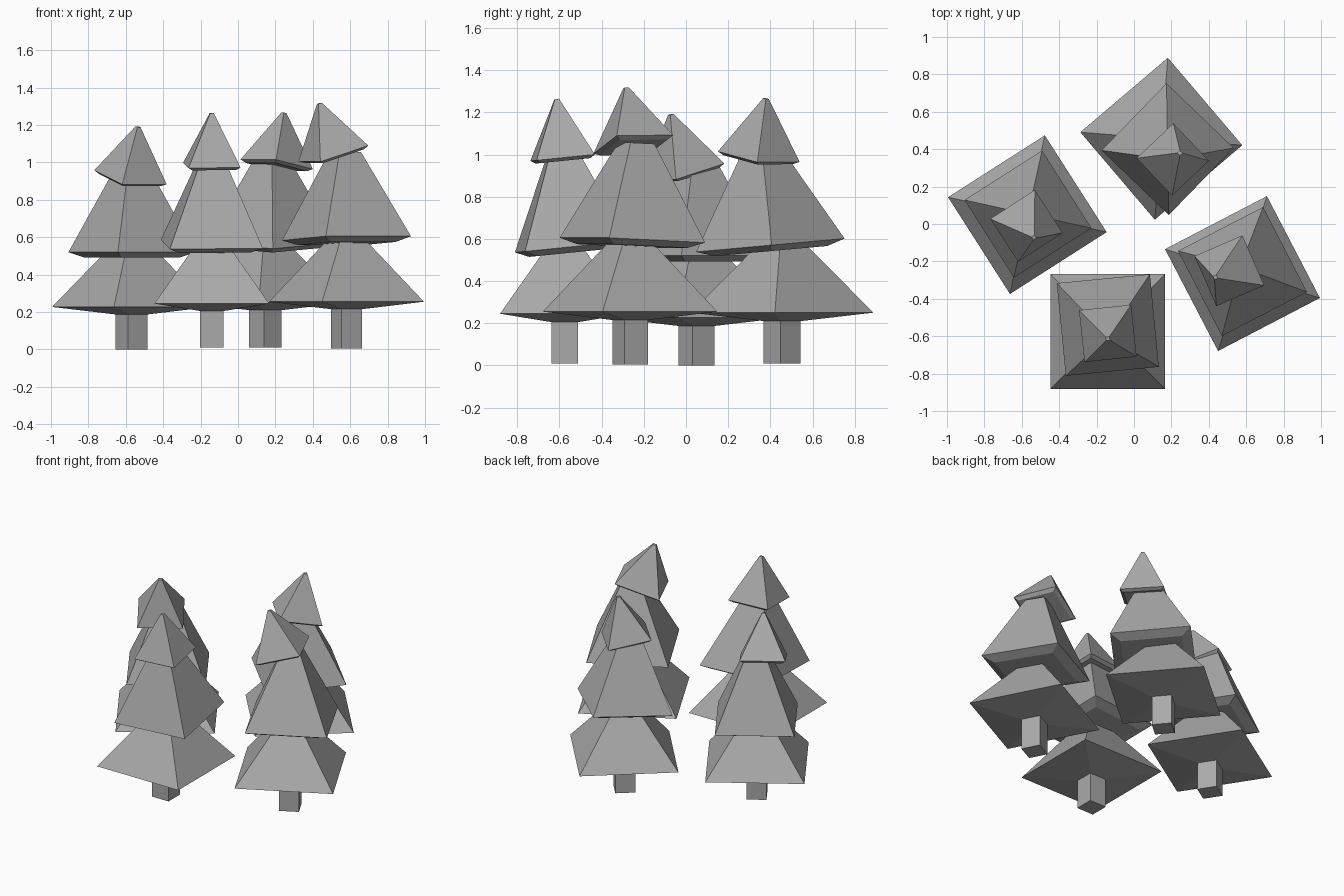
import bpy
import bmesh
from math import radians
from mathutils import Matrix, Vector

default_cube = bpy.data.objects.get("Cube")
if default_cube:
    bpy.data.objects.remove(default_cube, do_unlink=True)

GREY = (0.4, 0.4, 0.4, 1)
grey = bpy.data.materials.new("plain grey")
grey.use_nodes = True
grey.diffuse_color = GREY
grey.node_tree.nodes["Principled BSDF"].inputs["Base Color"].default_value = GREY


def square_loft(name, rings, centre, angle, tilt=(0, 0)):
    """Closed solid through square rings of (half width, height), turned and tilted."""
    bm = bmesh.new()
    loops = [[bm.verts.new((sx * half, sy * half, z))
              for sx, sy in ((-1, -1), (1, -1), (1, 1), (-1, 1))]
             for half, z in rings]
    for low, high in zip(loops, loops[1:]):
        for i in range(4):
            j = (i + 1) % 4
            bm.faces.new((low[i], low[j], high[j], high[i]))
    bm.faces.new(loops[0][::-1])
    bm.faces.new(loops[-1])

    # Lean the solid so that its base follows the tilted plane
    up = Vector((-tilt[0], -tilt[1], 1)).normalized()
    lean = Vector((0, 0, 1)).rotation_difference(up).to_matrix().to_4x4()
    turn = Matrix.Rotation(radians(angle), 4, "Z")
    bm.transform(Matrix.Translation(centre) @ lean @ turn)

    mesh = bpy.data.meshes.new(name)
    bm.to_mesh(mesh)
    bm.free()
    mesh.materials.append(grey)
    obj = bpy.data.objects.new(name, mesh)
    bpy.context.collection.objects.link(obj)


# Shape of each tier: underside ratio, underside dip, top ratio, height
TIERS = {
    "lower_branches": (0.2, 0.04, 0.2, 0.35),
    "middle_branches": (0.76, 0.028, 0.25, 0.46),
    "top_branches": (0.85, 0.015, 0.07, 0.28),
}

# Per tree: trunk foot, then per tier the centre, half width, angle and tilt
TREES = {
    "front_tree": (0.01, [
        ((-0.14, -0.575, 0.245), 0.307, 0, (0, 0)),
        ((-0.14, -0.54, 0.563), 0.25, 5.5, (0, 0.1)),
        ((-0.14, -0.585, 0.985), 0.14, 6, (0, 0.1))]),
    "right_tree": (0, [
        ((-0.57, 0.05, 0.227), 0.307, 32.6, (0, 0)),
        ((-0.567, 0.053, 0.52), 0.246, 32.5, (0, 0)),
        ((-0.575, -0.01, 0.92), 0.142, 33, (-0.15, 0.23))]),
    "left_tree": (0.005, [
        ((0.58, -0.265, 0.255), 0.307, 27.5, (0, 0)),
        ((0.58, -0.254, 0.594), 0.256, 27.3, (0.02, -0.04)),
        ((0.51, -0.25, 1.048), 0.146, 23.5, (0.28, 0.13))]),
    "back_tree": (0.01, [
        ((0.146, 0.456, 0.25), 0.307, 40.4, (0, 0)),
        ((0.18, 0.4, 0.57), 0.25, 46, (0, 0.09)),
        ((0.207, 0.345, 0.99), 0.138, 43.5, (-0.14, -0.125))]),
}

for tree, (foot, tiers) in TREES.items():
    # Square trunk reaching into the lowest tier
    (x, y, z), _, angle, _ = tiers[0]
    square_loft(tree + "_trunk", [(0.062, foot), (0.062, z)], (x, y, 0), angle)
    # Three stacked branch tiers
    for (part, shape), (centre, half, angle, tilt) in zip(TIERS.items(), tiers):
        under, dip, top, height = shape
        rings = [(half * under, -dip), (half, 0), (half * top, height)]
        square_loft(f"{tree}_{part}", rings, centre, angle, tilt)
